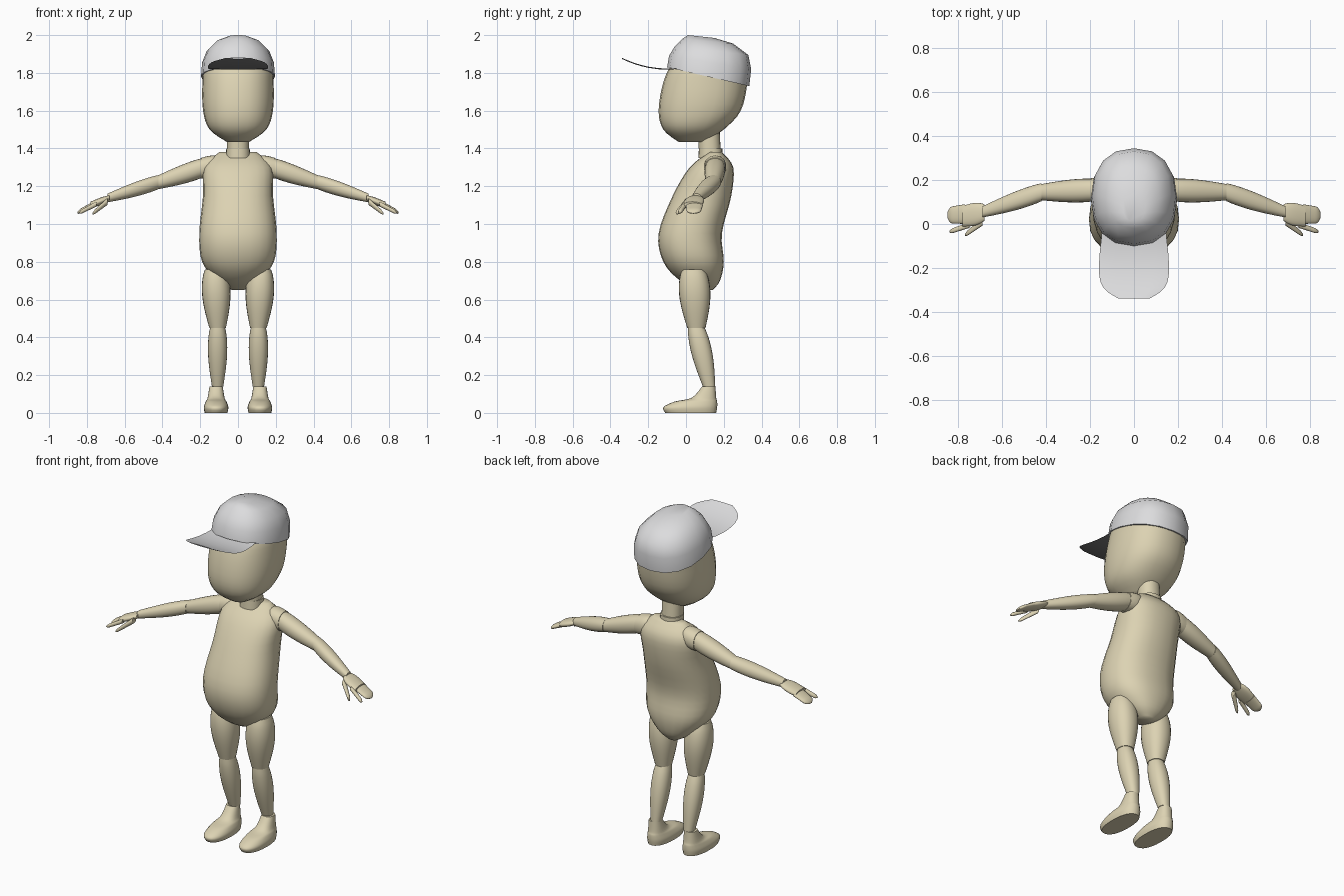
import bpy, bmesh, math
from mathutils import Vector

default_cube = bpy.data.objects.get("Cube")
if default_cube:
    bpy.data.objects.remove(default_cube, do_unlink=True)


def make_material(name, red, green, blue):
    material = bpy.data.materials.new(name)
    material.use_nodes = True
    color = (red, green, blue, 1)
    material.diffuse_color = color
    shader = next(node for node in material.node_tree.nodes if node.type == "BSDF_PRINCIPLED")
    shader.inputs["Base Color"].default_value = color
    return material


beige = make_material("warm beige", .72, .65, .45)
pale_grey = make_material("pale grey", .72, .72, .73)
dark_grey = make_material("dark grey", .2, .2, .2)

ACROSS = Vector((1, 0, 0))
DEPTH = Vector((0, 1, 0))
UP = Vector((0, 0, 1))


def rounded(value, power):
    return math.copysign(abs(value) ** (2 / power), value)


def loft(name, rings, material=beige, sides=24, power=2.3):
    """Skin a list of oval rings, each given as centre, depth vector and width vector."""
    bm = bmesh.new()
    loops = []
    for centre, depth, width in rings:
        loop = []
        for k in range(sides):
            angle = math.tau * k / sides
            along = depth * rounded(math.cos(angle), power)
            aside = width * rounded(math.sin(angle), power)
            loop.append(bm.verts.new(centre + along + aside))
        loops.append(loop)
    for low, high in zip(loops, loops[1:]):
        for k in range(sides):
            bm.faces.new((low[k - 1], low[k], high[k], high[k - 1]))
    bm.faces.new(loops[0])
    bm.faces.new(loops[-1])
    bmesh.ops.recalc_face_normals(bm, faces=bm.faces)
    mesh = bpy.data.meshes.new(name)
    bm.to_mesh(mesh)
    bm.free()
    mesh.materials.append(material)
    obj = bpy.data.objects.new(name, mesh)
    bpy.context.collection.objects.link(obj)
    bpy.ops.object.select_all(action="DESELECT")
    obj.select_set(True)
    bpy.context.view_layer.objects.active = obj
    bpy.ops.object.shade_smooth_by_angle(angle=math.radians(50))
    return obj


def refine(rows, steps):
    """Run a smooth curve through the rows."""
    rows = [Vector(row) for row in rows]
    result = []
    for i, (start, end) in enumerate(zip(rows, rows[1:])):
        before = rows[max(i - 1, 0)]
        after = rows[min(i + 2, len(rows) - 1)]
        leave, arrive = (end - before) / 2, (after - start) / 2
        for k in range(steps):
            t = k / steps
            ease = t * t * (3 - 2 * t)
            result.append(start.lerp(end, ease) + leave * t * (1 - t) ** 2
                          - arrive * t * t * (1 - t))
    return result + [rows[-1]]


def stack(name, rows, x=0, steps=4, lean=0, top=0, **options):
    """Loft upward from rows of (height, front, back, half width); lean lowers the back."""
    rings = []
    for height, front, back, width in refine(rows, steps):
        drop = UP * (top - height) * lean
        centre = Vector((x, (front + back) / 2, height)) - drop
        rings.append((centre, DEPTH * (back - front) / 2 - drop, ACROSS * width))
    return loft(name, rings, **options)


def limb(name, start, end, radii, bulge=0, depth=1, width=UP, tip=0, sign=1):
    """Loft a tapered, muscled tube; depth flattens it and tip rounds off its end."""
    start, end = Vector(start), Vector(end)
    steps = 12
    rings = []
    for k in range(steps + 1):
        t = k / steps
        radius = radii[0] + (radii[1] - radii[0]) * t
        radius += bulge * math.sin(math.pi * t ** .8)
        if tip and t > 1 - tip:
            radius *= math.sqrt(max(.1, 1 - ((t - 1 + tip) / tip) ** 2))
        centre = start.lerp(end, t)
        centre.x *= sign
        rings.append((centre, DEPTH * radius * depth, width * radius))
    return loft(name, rings, power=2.2)


# Torso, pot-bellied with the shoulders set back
stack("torso", [
    (.65, .09, .14, .03), (.7, -.03, .18, .11), (.8, -.12, .2, .19), (.95, -.145, .19, .205),
    (1.15, -.07, .24, .185), (1.3, .02, .25, .18), (1.38, .12, .19, .1)])

# Neck in two segments
limb("neck_base", (0, .13, 1.35), (0, .13, 1.4), (.064, .062), width=ACROSS)
limb("neck", (0, .125, 1.4), (0, .12, 1.5), (.058, .058), width=ACROSS)

# Head, with the jaw forward of the neck
stack("head", [
    (1.435, -.04, .1, .06), (1.5, -.12, .2, .15), (1.6, -.145, .29, .185),
    (1.75, -.12, .325, .188), (1.85, -.07, .32, .17), (1.95, .04, .2, .06)])

# Cap crown, sloping down to the back
stack("cap_crown", [
    (1.83, -.1, .335, .196), (1.89, -.09, .345, .19), (1.94, -.06, .33, .165),
    (1.98, -.02, .25, .115), (2, .01, .15, .05)],
    steps=1, lean=.25, top=2.03, material=pale_grey, sides=16)

# Cap brim, a thin sheet curling up at the front with a dark underside
brim_rows = refine([(-.03, .145), (-.2, .16), (-.29, .14), (-.34, .07)], 3)
brim = loft("cap_brim", [
    (Vector((0, y, 1.82 + (y + .1) ** 2)), UP * .003, ACROSS * width)
    for y, width in brim_rows], material=pale_grey, sides=12)
brim.data.materials.append(dark_grey)
for face in brim.data.polygons:
    face.material_index = int(face.normal.z < -.2)

for side, sign in (("left_", 1), ("right_", -1)):
    # Legs, meeting at the knee
    hip, knee, ankle = (.12, .04, .76), (.108, .055, .45), (.108, .122, .14)
    limb(side + "thigh", hip, knee, (.055, .044), .025, 1.1, ACROSS, sign=sign)
    limb(side + "shin", knee, ankle, (.04, .03), .015, 1.1, ACROSS, sign=sign)

    # Foot, low at the toe and rising to the ankle
    stack(side + "foot", [
        (0, -.11, .16, .06), (.03, -.12, .165, .065), (.06, -.06, .165, .055),
        (.08, .03, .16, .045), (.14, .085, .156, .035)], x=.116 * sign)

    # Arms, meeting at the elbow
    chest, shoulder = (.11, .155, 1.31), (.195, .154, 1.295)
    elbow, wrist = (.42, .145, 1.222), (.69, .055, 1.138)
    limb(side + "shoulder", chest, shoulder, (.05, .055), .006, sign=sign)
    limb(side + "upper_arm", shoulder, elbow, (.052, .037), .006, sign=sign)
    limb(side + "forearm", elbow, wrist, (.037, .023), .008, 1.1, sign=sign)

    # Hand: palm, joined fingers, index finger and thumb
    limb(side + "palm", (.68, .052, 1.138), (.78, .035, 1.1), (.014, .018), .004, 2.6, sign=sign)
    limb(side + "fingers", (.77, .045, 1.1), (.85, .04, 1.06), (.016, .013), 0, 2.8,
         tip=.3, sign=sign)
    limb(side + "index_finger", (.75, -.005, 1.105), (.84, -.035, 1.06), (.013, .011),
         tip=.2, sign=sign)
    limb(side + "thumb", (.69, .01, 1.12), (.77, -.05, 1.055), (.018, .011), tip=.2, sign=sign)
